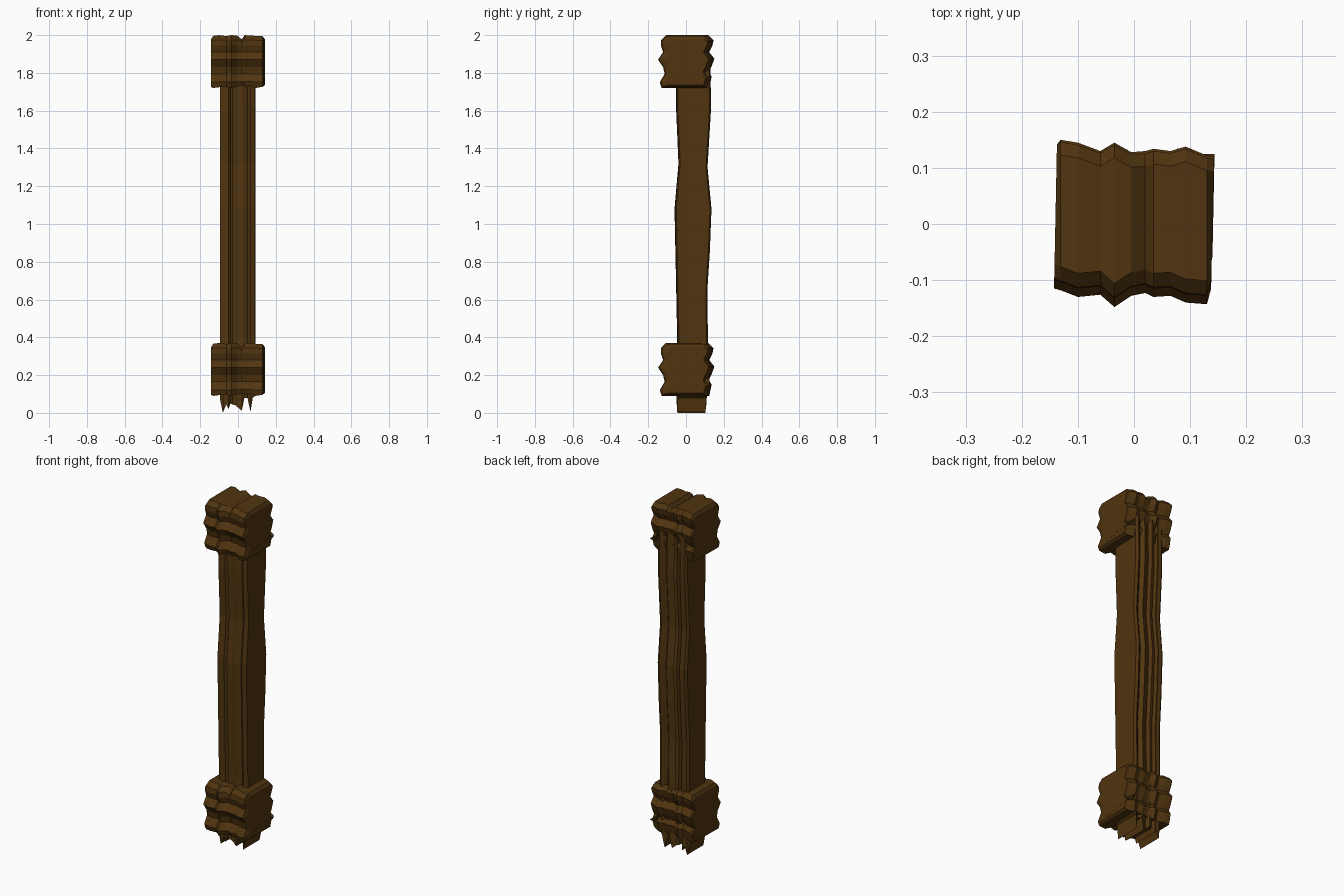
import bpy, bmesh

wood = bpy.data.materials.new("dark brown wood")
wood.diffuse_color = (0.082, 0.035, 0.005, 1)


def loft(name, columns, front, back, z0=0.0):
    """Sweep a (y, z) side profile across x.
    columns: (x, front shift, back shift, top shift, bottom shift)
    front: points bottom to top, back: points top to bottom."""
    bm = bmesh.new()
    zs = [p[1] for p in front]
    lo, hi = min(zs), max(zs)
    rings = []
    for i, (x, f, b, t, d) in enumerate(columns):
        ring = []
        for pts, shift in ((front, f), (back, b)):
            for y, z in pts:
                k = (z - lo) / (hi - lo)
                # vertical shifts fade out quickly away from the ends
                dz = t * max(0, 1 - (1 - k) * 5) + d * max(0, 1 - k * 5)
                # the skewed ends lean slightly from front to back
                lean = 0.02 * y if i in (0, len(columns) - 1) else 0
                ring.append(bm.verts.new((x + lean, y + shift, z + dz + z0)))
        rings.append(ring)
    n = len(rings[0])
    for a, b in zip(rings, rings[1:]):
        for j in range(n):
            k = (j + 1) % n
            bm.faces.new((a[j], b[j], b[k], a[k]))
    bm.faces.new(rings[0])
    bm.faces.new(rings[-1][::-1])
    bmesh.ops.recalc_face_normals(bm, faces=bm.faces)
    me = bpy.data.meshes.new(name)
    bm.to_mesh(me)
    bm.free()
    me.materials.append(wood)
    ob = bpy.data.objects.new(name, me)
    bpy.context.collection.objects.link(ob)
    return ob


# Carved end blocks: wavy front and back, ridged across x
block_front = [(-0.108, 0), (-0.118, 0.03), (-0.092, 0.075), (-0.10, 0.11),
               (-0.127, 0.15), (-0.10, 0.19), (-0.112, 0.225),
               (-0.110, 0.255), (-0.085, 0.28)]
block_back = [(0.105, 0.28), (0.128, 0.255), (0.122, 0.225), (0.105, 0.19),
              (0.132, 0.155), (0.118, 0.115), (0.102, 0.085), (0.118, 0.06),
              (0.105, 0.0)]
block_cols = [(-0.140, 0.012, 0.010, -0.02, 0.005),
              (-0.131, 0.009, 0.018, -0.004, 0.0),
              (-0.100, -0.003, 0.013, 0, 0.004),
              (-0.060, 0.001, -0.002, -0.005, 0.004),
              (-0.035, -0.021, 0.013, 0, 0.0),
              (-0.005, -0.001, -0.004, -0.003, 0.008),
              (0.020, 0.004, -0.002, -0.022, 0.012),
              (0.035, -0.003, 0.002, 0, 0.006),
              (0.065, -0.001, -0.002, -0.002, 0.012),
              (0.092, -0.013, 0.006, -0.004, 0.0),
              (0.130, -0.016, -0.010, -0.006, 0.006),
              (0.140, 0.012, -0.012, -0.022, 0.015)]
for name, z in (("upper_block", 1.72), ("lower_block", 0.09)):
    loft(name, block_cols, block_front, block_back, z)

# Slanting splinter ledge on the right side of each block
splinter_front = [(-0.06, 0.005), (-0.05, 0.045)]
splinter_back = [(0.125, 0.085), (0.115, 0.055)]
splinter_cols = [(0.10, 0, 0, 0, 0), (0.141, 0, 0, -0.005, 0.01)]
for name, z in (("upper_splinter", 1.73), ("lower_splinter", 0.10)):
    loft(name, splinter_cols, splinter_front, splinter_back, z)

# Weathered post with long grain grooves
post_front = [(-0.045, 0.01), (-0.05, 0.12), (-0.043, 0.40), (-0.05, 0.75),
              (-0.057, 1.08), (-0.036, 1.32), (-0.048, 1.60), (-0.048, 1.85)]
post_back = [(0.12, 1.85), (0.122, 1.60), (0.104, 1.30), (0.125, 1.08),
             (0.116, 0.85), (0.103, 0.65), (0.106, 0.40), (0.10, 0.01)]
post_cols = [(-0.094, 0.004, -0.006, 0, 0.07),
             (-0.080, 0, 0.004, 0, 0.0),
             (-0.062, 0.002, 0.002, 0, 0.045),
             (-0.050, 0.0, 0.006, 0, 0.02),
             (-0.040, 0.010, -0.014, 0, 0.05),
             (-0.030, -0.004, 0.004, 0, 0.045),
             (-0.012, 0, 0.008, 0, 0.04),
             (-0.002, 0.004, -0.010, 0, 0.03),
             (0.020, 0.0, 0.0, 0, 0.012),
             (0.034, 0.004, 0.006, 0, 0.08),
             (0.050, 0.012, -0.014, 0, 0.08),
             (0.066, -0.002, 0.002, 0, 0.005),
             (0.078, 0.002, 0.010, 0, 0.08),
             (0.090, 0.006, 0.002, 0, 0.09)]
post = loft("post", post_cols, post_front, post_back)
# Level the jagged foot on the ground
low = min(v.co.z for v in post.data.vertices)
for v in post.data.vertices:
    if v.co.z < 0.11:
        v.co.z -= low
